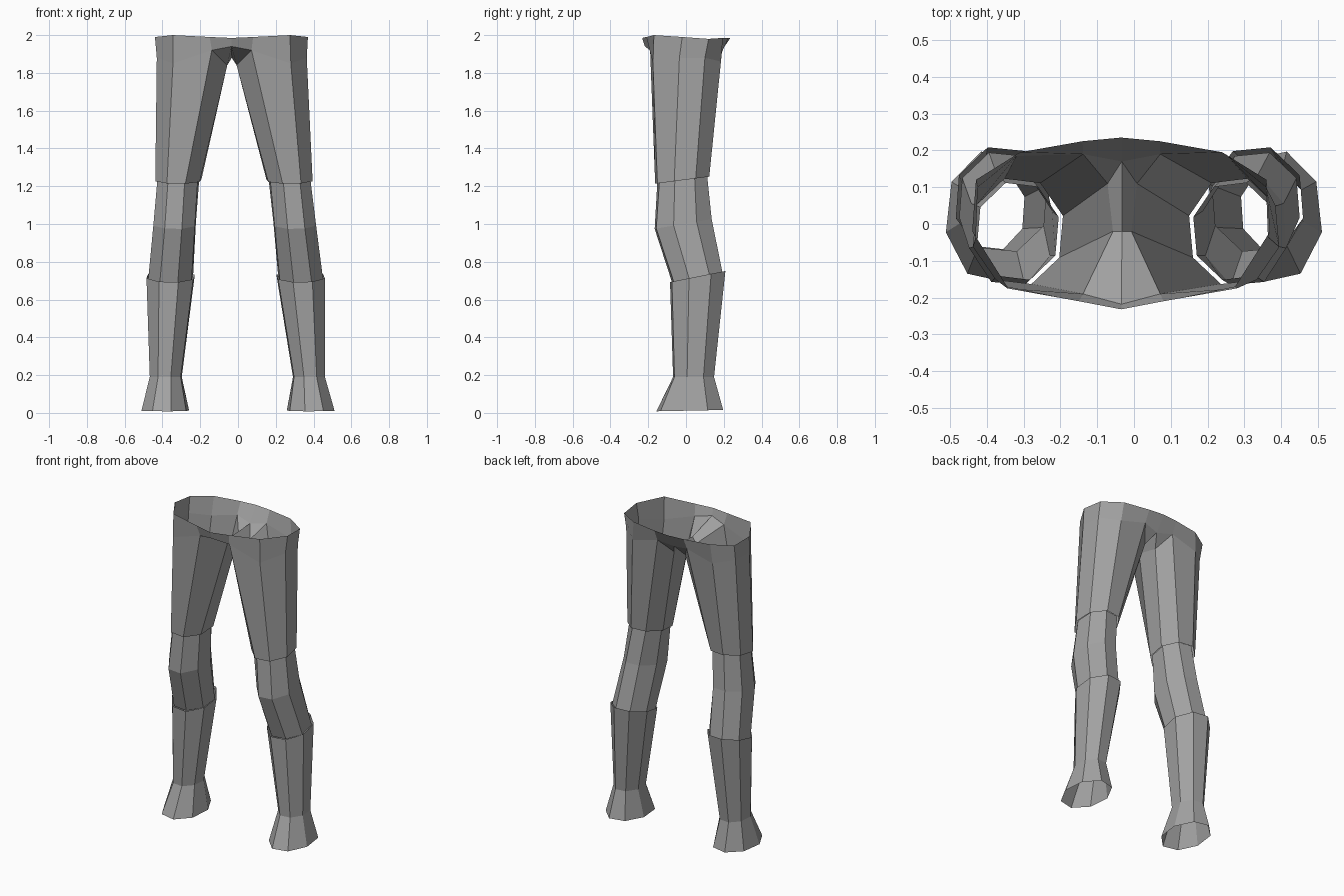
import bpy, bmesh
from math import radians, cos, sin

SIDES = 8
LEAN = -0.0175          # slight sideways lean of the whole figure

old = bpy.data.objects.get("Cube")
if old:
    bpy.data.objects.remove(old)

cloth = bpy.data.materials.new("plain_grey")
cloth.use_nodes = True
grey = (0.36, 0.36, 0.36, 1)
cloth.diffuse_color = grey
cloth.node_tree.nodes["Principled BSDF"].inputs["Base Color"].default_value = grey


def ring(x, y, half_x, half_y, z, slope=0.0, yaw=0.0):
    """Octagon, starting front-outer and running round by the inside."""
    points = []
    for k in range(SIDES):
        a = radians(yaw - 67.5 - 45 * k)
        dx = half_x * cos(a) / cos(radians(22.5))
        dy = half_y * sin(a) / cos(radians(22.5))
        points.append((x + dx, y + dy, z + slope * dy))
    return points


def add_verts(bm, points, side):
    return [bm.verts.new((side * x + LEAN * z, y, z)) for x, y, z in points]


def bridge(bm, a, b):
    for i in range(SIDES):
        j = (i + 1) % SIDES
        bm.faces.new((a[i], a[j], b[j], b[i]))


def finish(bm, name):
    bmesh.ops.remove_doubles(bm, verts=bm.verts, dist=0.0005)
    bmesh.ops.recalc_face_normals(bm, faces=bm.faces)
    mesh = bpy.data.meshes.new(name)
    bm.to_mesh(mesh)
    bm.free()
    mesh.materials.append(cloth)
    bpy.context.collection.objects.link(bpy.data.objects.new(name, mesh))


def tube(name, rings, side):
    bm = bmesh.new()
    loops = [add_verts(bm, r, side) for r in rings]
    for a, b in zip(loops, loops[1:]):
        bridge(bm, a, b)
    finish(bm, name)


# Waistband edge, from front centre round the outside to back centre
waist = [(0, -.232, 1.985), (.115, -.21, 1.99), (.31, -.17, 2), (.405, -.02, 1.99),
         (.395, .12, 1.98), (.275, .195, 1.985), (.105, .225, 1.985), (0, .235, 1.985)]
# Top of the thigh, in the same order as the octagons
hip = [(.312, -.175, 1.85), (.105, -.19, 1.92), (.025, -.02, 1.84), (.04, .11, 1.82),
       (.105, .19, 1.91), (.287, .185, 1.86), (.392, .1, 1.88), (.397, -.035, 1.88)]
# Crotch seam: front, middle, back
seam = [(0, -.218, 1.94), (0, -.02, 1.88), (0, .17, 1.89)]

# Pelvis and both thighs as one open shell
bm = bmesh.new()
for side in (1, -1):
    w = add_verts(bm, waist, side)
    h = add_verts(bm, hip, side)
    front, middle, back = add_verts(bm, seam, side)
    hem = add_verts(bm, ring(.294, -.02, .118, .138, 1.232, .13, 6), side)
    bridge(bm, h, hem)
    lower = [front, h[1], h[0], h[7], h[6], h[5], h[4], back]
    for i in range(len(w) - 1):
        bm.faces.new((w[i], w[i + 1], lower[i + 1], lower[i]))
    bm.faces.new((front, h[1], h[2], middle))
    bm.faces.new((middle, h[2], h[3], back))
    bm.faces.new((back, h[3], h[4]))
finish(bm, "pelvis_and_thighs")

for side, label in ((1, "left"), (-1, "right")):
    # Bent knee tube, tucked into the thigh and the shin
    tube(label + "_knee", [
        ring(.294, -.02, .107, .127, 1.24, .13, 6),
        ring(.318, -.015, .11, .147, 1.0, .17, 4),
        ring(.344, .06, .115, .13, .715, .17, 5)], side)
    # Shin with a flared foot opening
    tube(label + "_shin_and_foot", [
        ring(.344, .062, .124, .142, .722, .2, 5),
        ring(.379, .04, .082, .105, .19, 0, 5),
        ring(.385, .02, .12, .168, .012, .02, 9)], side)
